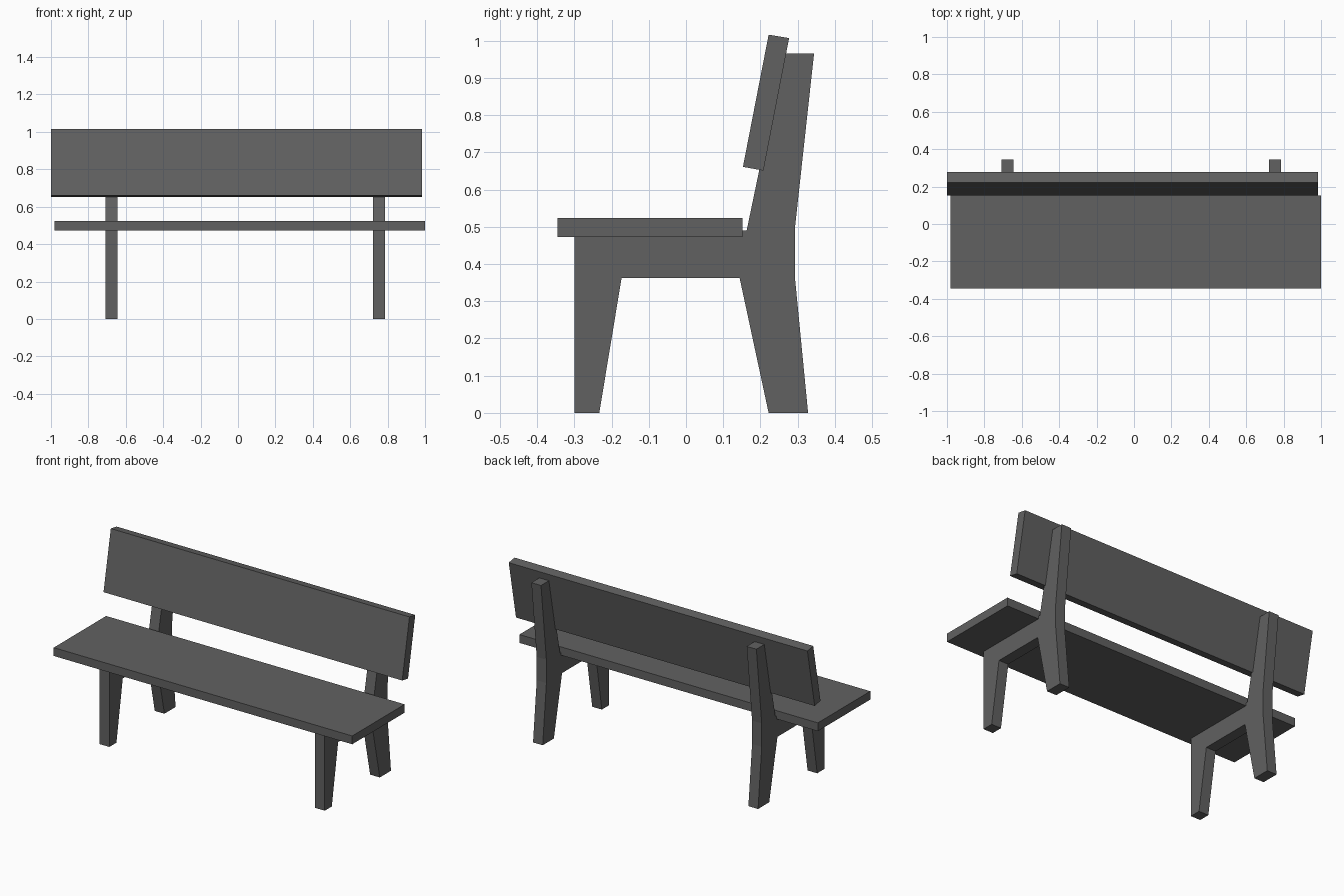
import bpy, bmesh

if "Cube" in bpy.data.objects:
    bpy.data.objects.remove(bpy.data.objects["Cube"])


def extrude_profile(name, profile, x0, x1):
    """Solid made by sweeping a closed (y, z) outline from x0 to x1."""
    bm = bmesh.new()
    face = bm.faces.new([bm.verts.new((x0, y, z)) for y, z in profile])
    swept = bmesh.ops.extrude_face_region(bm, geom=[face])
    moved = [v for v in swept["geom"] if isinstance(v, bmesh.types.BMVert)]
    bmesh.ops.translate(bm, verts=moved, vec=(x1 - x0, 0, 0))
    bmesh.ops.recalc_face_normals(bm, faces=bm.faces)
    mesh = bpy.data.meshes.new(name)
    bm.to_mesh(mesh)
    bm.free()
    obj = bpy.data.objects.new(name, mesh)
    bpy.context.collection.objects.link(obj)

    # dark grey stain
    mesh.materials.append(stain)
    return obj


stain = bpy.data.materials.new("dark_stain")
stain.diffuse_color = (0.12, 0.12, 0.12, 1)
stain.use_nodes = True
stain.node_tree.nodes["Principled BSDF"].inputs["Base Color"].default_value = stain.diffuse_color

# seat plank
extrude_profile("seat", [(-0.345, 0.473), (0.152, 0.473),
                         (0.152, 0.523), (-0.345, 0.523)], -0.982, 1.0)

# reclined backrest plank
extrude_profile("backrest", [(0.153, 0.661), (0.208, 0.651),
                             (0.277, 1.007), (0.222, 1.016)], -1.0, 0.983)

# side frames: front leg, rail, rear leg and back post in one outline
frame = [(-0.30, 0), (-0.233, 0), (-0.173, 0.363), (0.144, 0.363),
         (0.222, 0), (0.328, 0), (0.293, 0.36), (0.293, 0.50),
         (0.344, 0.965), (0.262, 0.965), (0.163, 0.49), (-0.30, 0.49)]
for side, x in (("left", -0.676), ("right", 0.754)):
    extrude_profile(side + "_frame", frame, x - 0.032, x + 0.032)
